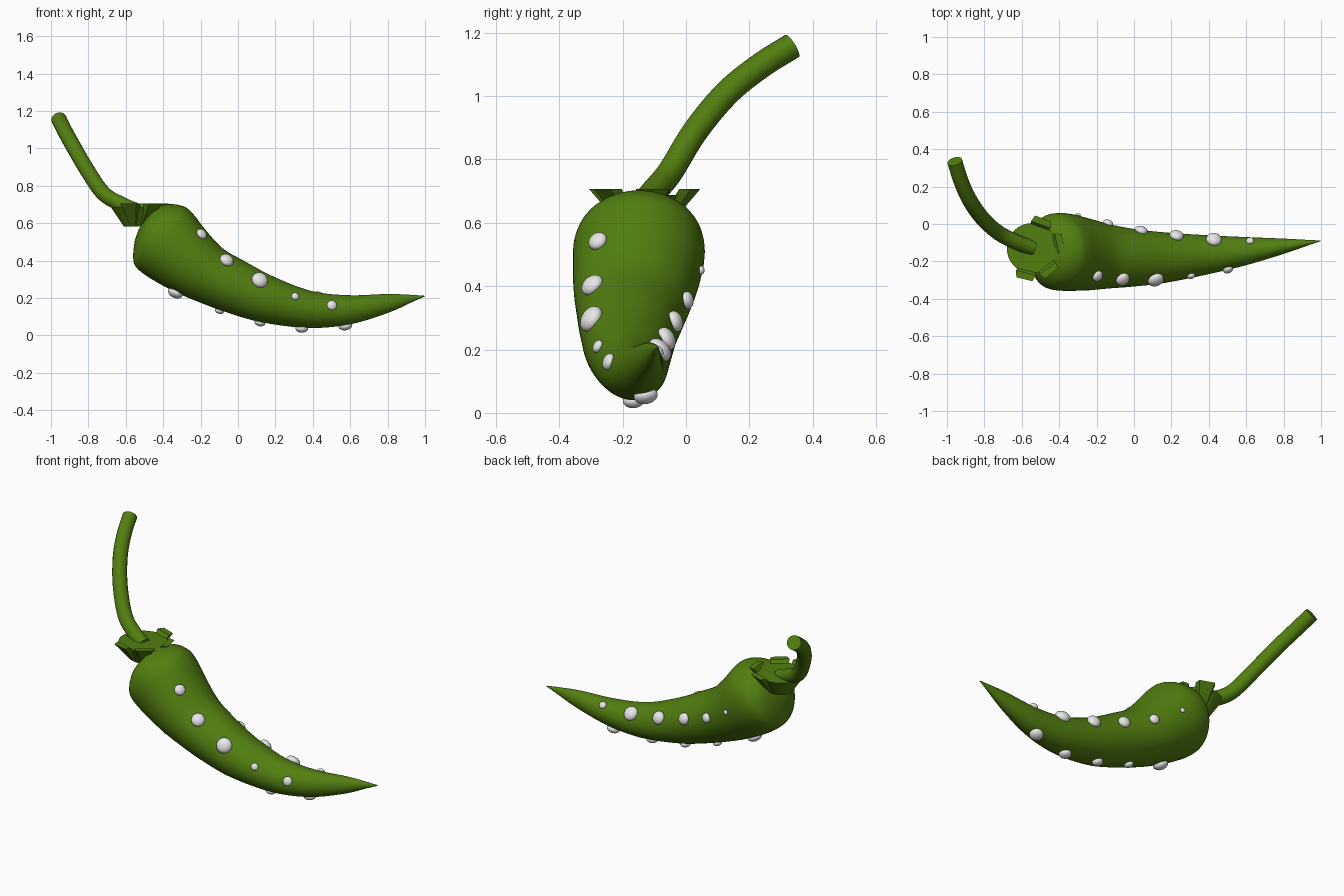
import bpy, bmesh, math
from mathutils import Vector
from mathutils.bvhtree import BVHTree

if "Cube" in bpy.data.objects:
    bpy.data.objects.remove(bpy.data.objects["Cube"], do_unlink=True)


def material(name, rgb):
    m = bpy.data.materials.new(name)
    m.use_nodes = True
    m.diffuse_color = (*rgb, 1)
    m.node_tree.nodes["Principled BSDF"].inputs["Base Color"].default_value = (*rgb, 1)
    return m


GREEN = material("pepper green", (0.085, 0.21, 0.005))
WHITE = material("bead white", (0.8, 0.8, 0.8))


def finish(bm, name, mat, smooth=True):
    bmesh.ops.recalc_face_normals(bm, faces=bm.faces)
    for f in bm.faces:
        f.smooth = smooth
    me = bpy.data.meshes.new(name)
    bm.to_mesh(me)
    bm.free()
    me.materials.append(mat)
    ob = bpy.data.objects.new(name, me)
    bpy.context.collection.objects.link(ob)
    return ob


def spline(points, steps):
    """Smooth samples passing through every control point."""
    p = [Vector(q) for q in points]
    p = [2 * p[0] - p[1]] + p + [2 * p[-1] - p[-2]]
    out = []
    for a, b, c, d in zip(p, p[1:], p[2:], p[3:]):
        for i in range(steps):
            t = i / steps
            out.append(b + (c - a) * (t / 2) + (2 * a - 5 * b + 4 * c - d) * (t * t / 2)
                       + (3 * b - a - 3 * c + d) * (t ** 3 / 2))
    return out + [p[-2]]


# Pepper body: rings given by top x, top z, bottom x, bottom z, y centre, y radius
stations = [
    (-.49, .63, -.53, .57, -.14, .06),
    (-.44, .68, -.553, .5, -.145, .135),
    (-.37, .702, -.56, .41, -.147, .187),
    (-.29, .69, -.54, .36, -.148, .206),
    (-.24, .65, -.46, .3, -.151, .206),
    (-.17, .56, -.33, .23, -.162, .193),
    (-.08, .465, -.2, .175, -.172, .173),
    (.03, .4, -.05, .12, -.18, .155),
    (.2, .31, .13, .07, -.18, .135),
    (.4, .236, .38, .04, -.165, .105),
    (.6, .215, .6, .06, -.145, .075),
    (.8, .222, .8, .12, -.119, .041),
    (.93, .217, .93, .178, -.1, .015),
    (.998, .212, .998, .208, -.09, .002),
]
SIDES = 48
bm = bmesh.new()
rings = []
for tx, tz, bx, bz, yc, yr in spline(stations, 5):
    mid = Vector(((tx + bx) / 2, yc, (tz + bz) / 2))
    up = Vector(((tx - bx) / 2, 0, (tz - bz) / 2))
    side = Vector((0, yr, 0))
    rings.append([bm.verts.new(mid + up * math.cos(a) + side * math.sin(a))
                  for a in (math.tau * i / SIDES for i in range(SIDES))])
for r, s in zip(rings, rings[1:]):
    for i in range(SIDES):
        j = (i + 1) % SIDES
        bm.faces.new((r[i], r[j], s[j], s[i]))
bm.faces.new(rings[0])
bm.faces.new(rings[-1])
bmesh.ops.recalc_face_normals(bm, faces=bm.faces)
surface = BVHTree.FromBMesh(bm)
finish(bm, "pepper_body", GREEN)

# Beads: flattened balls seated on the skin (x, y, z, radius)
beads = {
    "front": [(-.18, -.29, .555, .031), (-.05, -.315, .42, .038), (.125, -.32, .31, .044),
              (.31, -.29, .215, .021), (.505, -.255, .165, .027)],
    "bottom": [(-.335, -.18, .23, .042), (-.1, -.16, .13, .026), (.115, -.16, .06, .03),
               (.34, -.165, .03, .034), (.575, -.125, .045, .038)],
    "back": [(.62, -.08, .205, .021), (.43, -.065, .215, .042), (.23, -.05, .24, .038),
             (.04, -.03, .29, .034), (-.14, 0, .355, .028), (-.3, .045, .45, .014)],
}
for row, spots in beads.items():
    for n, (x, y, z, r) in enumerate(spots):
        spot, normal, _, _ = surface.find_nearest(Vector((x, y, z)))
        bm = bmesh.new()
        bmesh.ops.create_uvsphere(bm, u_segments=24, v_segments=14, radius=r)
        ob = finish(bm, f"{row}_bead_{n + 1}", WHITE)
        ob.scale.z = 0.68
        ob.rotation_mode = "QUATERNION"
        ob.rotation_quaternion = normal.to_track_quat("Z", "Y")
        ob.location = spot + normal * 0.004

# Calyx: flared cup with a flat top
CUP = Vector((-.545, -.13, 0))
bm = bmesh.new()
bmesh.ops.create_cone(bm, cap_ends=True, segments=32, radius1=.065, radius2=.135, depth=.105)
cup = finish(bm, "calyx_cup", GREEN, False)
cup.location = CUP + Vector((0, 0, .635))

# Sepals: wedge plates fanning out around the cup
for n, deg in enumerate((70, 11, -52, -104)):
    a = math.radians(deg)
    out, across = Vector((math.cos(a), math.sin(a), 0)), Vector((-math.sin(a), math.cos(a), 0))
    bm = bmesh.new()
    loops = []
    for inner, outer, half, z in ((.05, .075, .02, .59), (.135, .17, .055, .706)):
        loops.append([bm.verts.new(CUP + out * d + across * w + Vector((0, 0, z)))
                      for d, w in ((inner, -half), (outer, -half * .8),
                                   (outer, half * .8), (inner, half))])
    low, high = loops
    bm.faces.new(low)
    bm.faces.new(high)
    for i in range(4):
        j = (i + 1) % 4
        bm.faces.new((low[i], low[j], high[j], high[i]))
    finish(bm, f"sepal_{n + 1}", GREEN, False)

# Stem: curved round tube
path = spline([(-.54, -.13, .665), (-.62, -.1, .7), (-.72, -.05, .76), (-.81, .03, .89),
               (-.88, .13, 1.01), (-.927, .235, 1.095), (-.958, .335, 1.158)], 6)
cu = bpy.data.curves.new("stem", "CURVE")
cu.dimensions = "3D"
cu.bevel_depth = .041
cu.bevel_resolution = 6
cu.use_fill_caps = True
sp = cu.splines.new("POLY")
sp.points.add(len(path) - 1)
for pt, co in zip(sp.points, path):
    pt.co = (*co, 1)
sp.use_smooth = True
cu.materials.append(GREEN)
bpy.context.collection.objects.link(bpy.data.objects.new("stem", cu))
